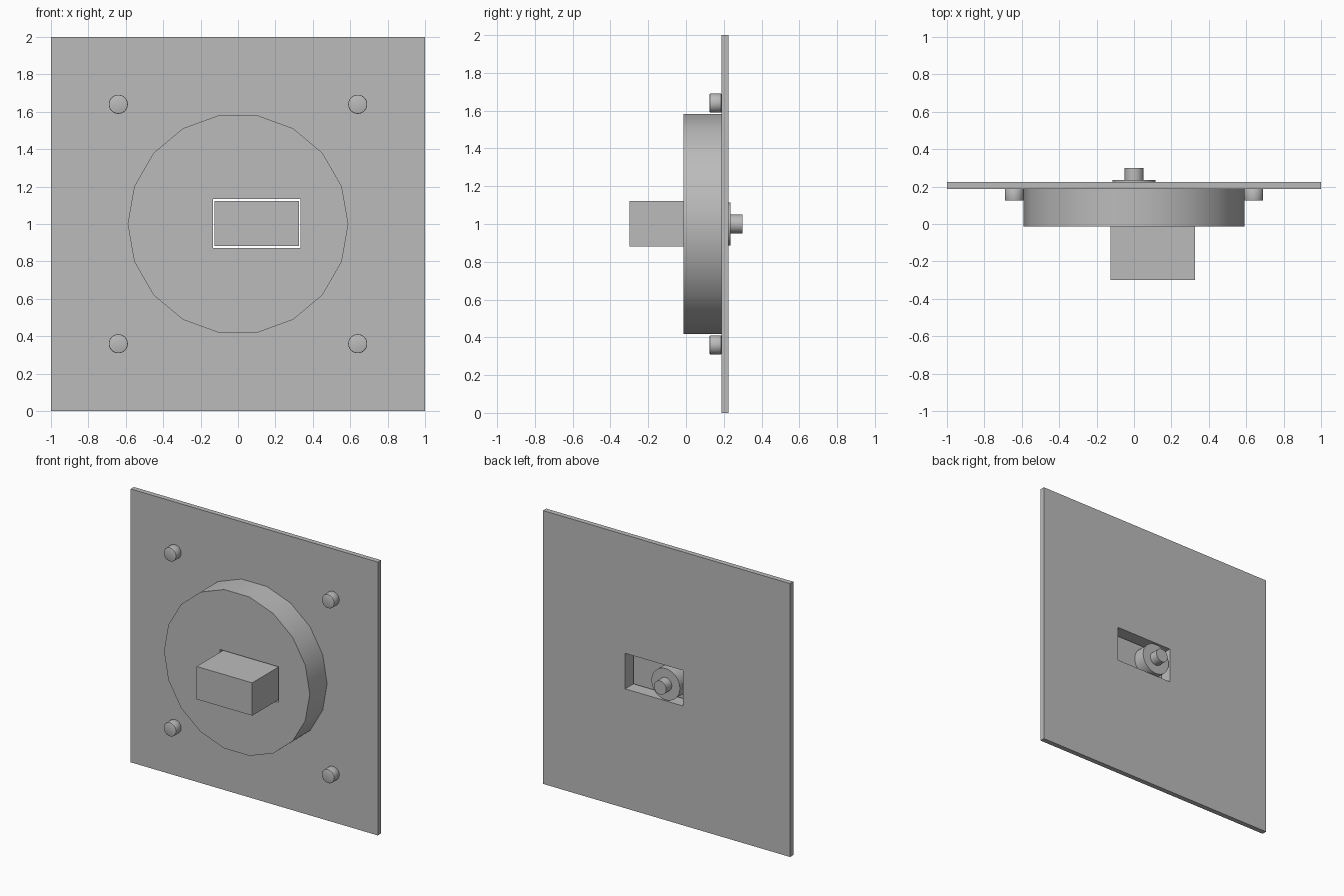
import bpy
import math

if "Cube" in bpy.data.objects:
    bpy.data.objects.remove(bpy.data.objects["Cube"], do_unlink=True)

GREY = (0.5, 0.5, 0.5, 1)
grey = bpy.data.materials.new("plain_grey")
grey.use_nodes = True
grey.diffuse_color = GREY
grey.node_tree.nodes["Principled BSDF"].inputs["Base Color"].default_value = GREY


def block(name, x, y, z):
    """Box filling the given (low, high) ranges."""
    spans = (x, y, z)
    bpy.ops.mesh.primitive_cube_add(size=1, location=[sum(s) / 2 for s in spans])
    ob = bpy.context.object
    ob.name = name
    ob.scale = [s[1] - s[0] for s in spans]
    bpy.ops.object.transform_apply(location=False, rotation=False, scale=True)
    ob.data.materials.append(grey)
    return ob


def disc(name, x, z, radius, y, sides=32):
    """Cylinder along y, with a vertex on the x axis."""
    bpy.ops.mesh.primitive_cylinder_add(vertices=sides, radius=radius, depth=y[1] - y[0])
    ob = bpy.context.object
    ob.name = name
    ob.rotation_euler = (math.pi / 2, 0, math.pi)
    bpy.ops.object.transform_apply(location=False, rotation=True, scale=False)
    if sides % 4:  # primitive starts on its y axis, so turn a quarter
        ob.rotation_euler = (0, math.pi / 2, 0)
        bpy.ops.object.transform_apply(location=False, rotation=True, scale=False)
    ob.location = (x, sum(y) / 2, z)
    ob.data.materials.append(grey)
    return ob


def smooth(ob):
    bpy.ops.object.select_all(action="DESELECT")
    ob.select_set(True)
    bpy.context.view_layer.objects.active = ob
    bpy.ops.object.shade_smooth_by_angle(angle=math.radians(30))


def apply_modifiers(ob):
    bpy.ops.object.select_all(action="DESELECT")
    ob.select_set(True)
    bpy.context.view_layer.objects.active = ob
    for mod in list(ob.modifiers):
        bpy.ops.object.modifier_apply(modifier=mod.name)


# Wall plate and raised round boss, with one slot cut through both
plate = block("back_plate", (-1, 1), (0.188, 0.225), (0, 2))
boss = disc("round_boss", 0, 1, 0.59, (-0.013, 0.188), sides=18)
slot = block("slot_cutter", (-0.135, 0.335), (-0.5, 0.5), (0.873, 1.133))
for ob in (plate, boss):
    cut = ob.modifiers.new("slot", "BOOLEAN")
    cut.operation = "DIFFERENCE"
    cut.solver = "EXACT"
    cut.object = slot
    apply_modifiers(ob)
bpy.data.objects.remove(slot, do_unlink=True)
smooth(boss)

# Sliding block in the slot, with its collar and pin behind
block("slider_block", (-0.125, 0.325), (-0.3, 0.145), (0.882, 1.122))
smooth(disc("slider_collar", 0, 1, 0.115, (0.145, 0.235)))
smooth(disc("slider_pin", 0, 1, 0.05, (0.235, 0.3)))

# Four corner pegs with eased front edges
for side, x in (("right", -0.64), ("left", 0.64)):
    for level, z in (("lower", 0.36), ("upper", 1.64)):
        peg = disc(f"{level}_{side}_peg", x, z, 0.051, (0.125, 0.188))
        bevel = peg.modifiers.new("eased_edge", "BEVEL")
        bevel.width = 0.005
        bevel.segments = 2
        bevel.limit_method = "ANGLE"
        apply_modifiers(peg)
        smooth(peg)
